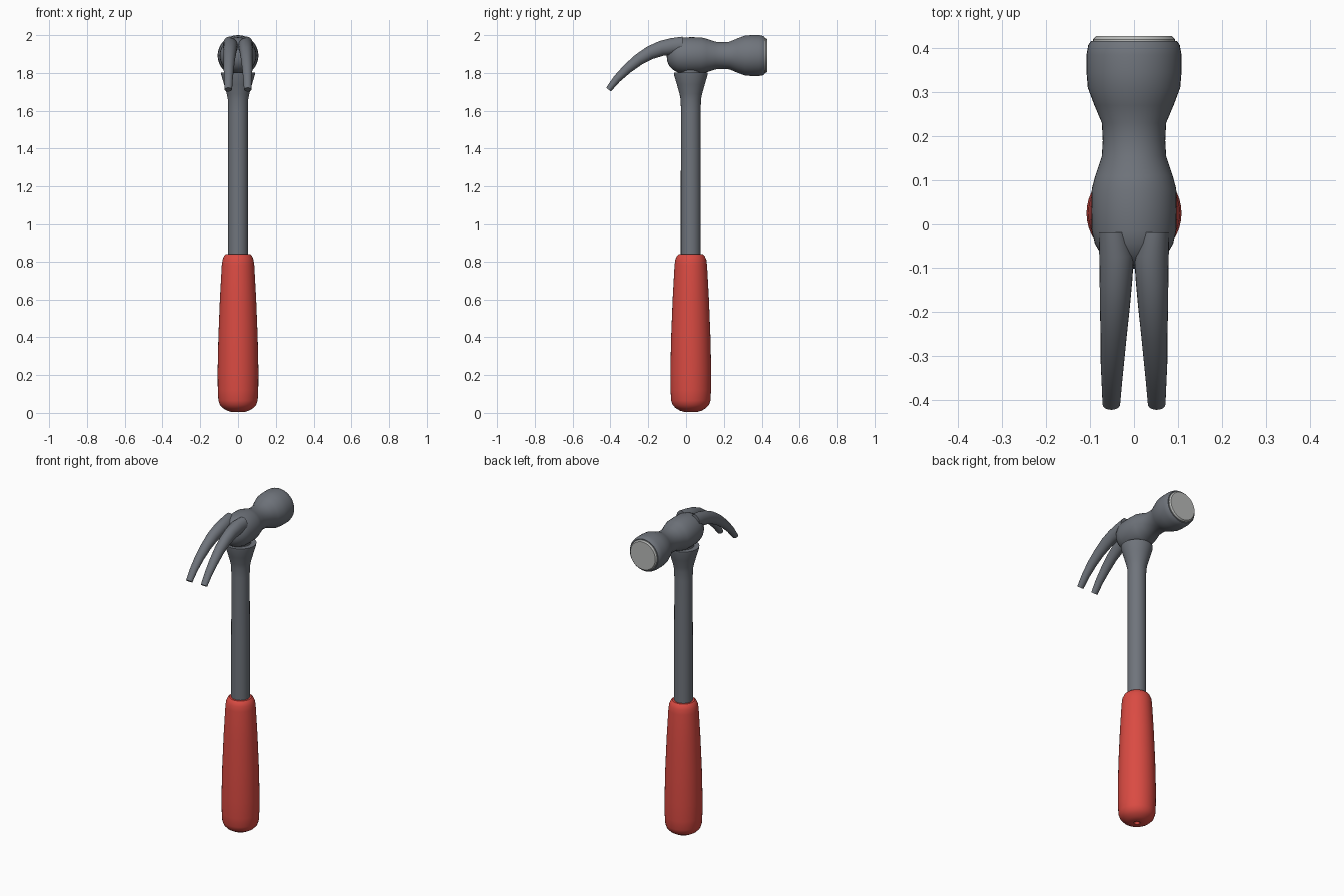
import bpy, bmesh, math
from mathutils import Vector, Matrix

if "Cube" in bpy.data.objects:
    bpy.data.objects.remove(bpy.data.objects["Cube"])

HANDLE_Y = 0.025   # handle axis
HEAD_Z = 1.892     # head axis


def material(name, color):
    m = bpy.data.materials.new(name)
    m.diffuse_color = (*color, 1)
    m.use_nodes = True
    m.node_tree.nodes["Principled BSDF"].inputs["Base Color"].default_value = m.diffuse_color
    return m


steel = material("dark steel", (0.16, 0.175, 0.20))
polished = material("polished steel", (0.48, 0.49, 0.48))
rubber = material("red rubber", (0.70, 0.07, 0.055))


def loft(name, rings, mat, angle=35):
    """Skin a list of equal-sized point rings and cap both ends."""
    bm = bmesh.new()
    loops = [[bm.verts.new(p) for p in ring] for ring in rings]
    n = len(loops[0])
    for a, b in zip(loops, loops[1:]):
        for i in range(n):
            j = (i + 1) % n
            bm.faces.new((a[i], a[j], b[j], b[i]))
    bm.faces.new(loops[0][::-1])
    bm.faces.new(loops[-1])
    bmesh.ops.recalc_face_normals(bm, faces=bm.faces[:])
    me = bpy.data.meshes.new(name)
    bm.to_mesh(me)
    bm.free()
    me.materials.append(mat)
    ob = bpy.data.objects.new(name, me)
    bpy.context.collection.objects.link(ob)
    bpy.ops.object.select_all(action='DESELECT')
    ob.select_set(True)
    bpy.context.view_layer.objects.active = ob
    bpy.ops.object.shade_smooth_by_angle(angle=math.radians(angle))
    return ob


def lathe(name, profile, mat, along_y=False, n=40):
    """Turn (position, radius) pairs about the handle or the head axis."""
    rings = []
    for t, r in profile:
        ring = []
        for i in range(n):
            a = math.tau * i / n
            u, v = r * math.cos(a), r * math.sin(a)
            ring.append((u, t, HEAD_Z + v) if along_y else (u, HANDLE_Y + v, t))
        rings.append(ring)
    return loft(name, rings, mat)


# Grip with rounded ends and a small dimple underneath
lathe("grip", [(0.02, 0.008), (0.006, 0.018), (0.005, 0.035), (0.012, 0.058),
               (0.025, 0.08), (0.042, 0.096), (0.065, 0.104), (0.12, 0.107),
               (0.22, 0.108), (0.4, 0.104), (0.6, 0.096), (0.78, 0.086),
               (0.81, 0.082), (0.83, 0.073), (0.838, 0.064), (0.838, 0.05)], rubber)

# Shaft flaring into a collar below the head
lathe("shaft", [(0.8, 0.053), (1.2, 0.053), (1.6, 0.052), (1.66, 0.054),
                (1.69, 0.06), (1.74, 0.074), (1.79, 0.089), (1.803, 0.09)], steel)

# Plug joining the collar to the head
lathe("shaft_plug", [(1.79, 0.06), (1.87, 0.06)], steel)

# Turned hammer head
lathe("head", [(-0.102, 0.01), (-0.1, 0.03), (-0.089, 0.055), (-0.07, 0.075),
               (-0.045, 0.089), (-0.015, 0.096), (0.03, 0.097), (0.08, 0.096),
               (0.11, 0.088), (0.155, 0.073), (0.19, 0.071), (0.23, 0.073),
               (0.27, 0.09), (0.31, 0.105), (0.345, 0.108), (0.385, 0.108),
               (0.407, 0.104), (0.416, 0.098)], steel, along_y=True)

# Striking face
lathe("striking_face", [(0.41, 0.093), (0.42, 0.093), (0.428, 0.086)],
      polished, along_y=True)

# Claw: (y, z, x centre, half width, half thickness) along one curved prong
STATIONS = [(-0.018, 1.945, 0.047, 0.033, 0.047), (-0.07, 1.941, 0.0395, 0.0395, 0.044),
            (-0.13, 1.930, 0.041, 0.037, 0.040), (-0.19, 1.907, 0.0435, 0.034, 0.036),
            (-0.25, 1.871, 0.046, 0.030, 0.031), (-0.31, 1.823, 0.049, 0.027, 0.026),
            (-0.365, 1.769, 0.0505, 0.023, 0.021), (-0.41, 1.712, 0.0515, 0.020, 0.016)]


def claw(name, side, n=24):
    rings = []
    for k, (y, z, x, hw, ht) in enumerate(STATIONS):
        a = STATIONS[max(k - 1, 0)]
        b = STATIONS[min(k + 1, len(STATIONS) - 1)]
        d = Vector((0, b[0] - a[0], b[1] - a[1])).normalized()
        if k == 0:
            d = Vector((0, -1, 0))
        up = Vector((0, d.z, -d.y))
        rings.append([Vector((side * (x + hw * math.cos(math.tau * i / n)), y, z))
                      + up * (ht * math.sin(math.tau * i / n)) for i in range(n)])
    return loft(name, rings, steel)


claw("claw_right", 1)
claw("claw_left", -1)
